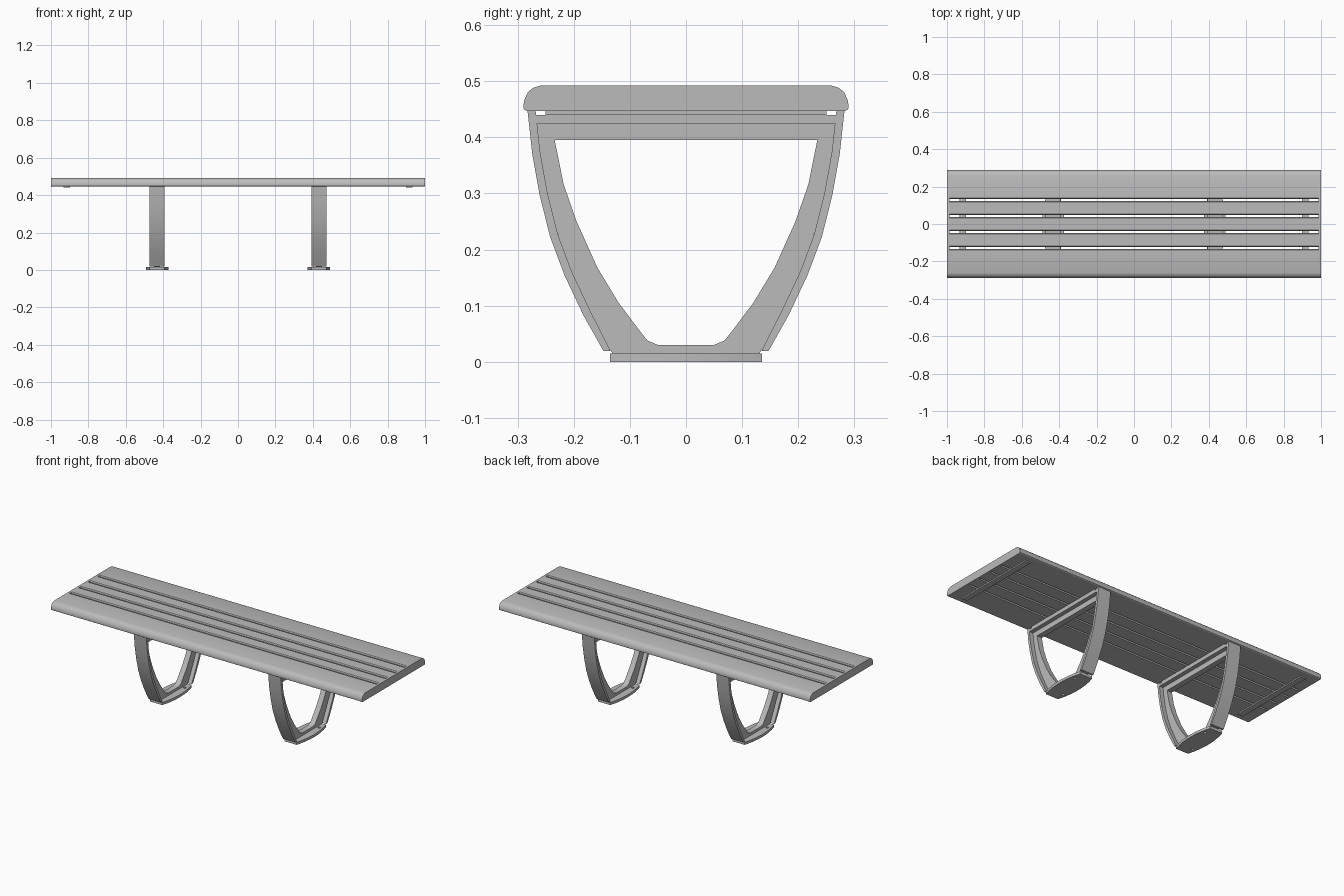
import bpy, bmesh, math
from mathutils import Vector

if "Cube" in bpy.data.objects:
    bpy.data.objects.remove(bpy.data.objects["Cube"], do_unlink=True)

grey = bpy.data.materials.new("mid grey")
grey.use_nodes = True
COLOUR = (0.5, 0.5, 0.5, 1)
grey.diffuse_color = COLOUR
grey.node_tree.nodes["Principled BSDF"].inputs["Base Color"].default_value = COLOUR


def finish(name, bm):
    bmesh.ops.recalc_face_normals(bm, faces=bm.faces)
    mesh = bpy.data.meshes.new(name)
    bm.to_mesh(mesh)
    bm.free()
    mesh.materials.append(grey)
    obj = bpy.data.objects.new(name, mesh)
    bpy.context.collection.objects.link(obj)
    bpy.ops.object.select_all(action='DESELECT')
    obj.select_set(True)
    bpy.context.view_layer.objects.active = obj
    bpy.ops.object.shade_smooth_by_angle(angle=math.radians(30))
    return obj


def extrude_faces(bm, vector):
    out = bmesh.ops.extrude_face_region(bm, geom=bm.faces[:])
    verts = [g for g in out["geom"] if isinstance(g, bmesh.types.BMVert)]
    bmesh.ops.translate(bm, verts=verts, vec=vector)


def prism(name, profile, x0, x1):
    """Extrude a (y, z) outline along x."""
    bm = bmesh.new()
    bm.faces.new([bm.verts.new((x0, y, z)) for y, z in profile])
    extrude_faces(bm, (x1 - x0, 0, 0))
    return finish(name, bm)


def strip(name, side_a, side_b, x0, x1, closed=False):
    """Extrude the band between two (y, z) paths along x."""
    bm = bmesh.new()
    a = [bm.verts.new((x0, y, z)) for y, z in side_a]
    b = [bm.verts.new((x0, y, z)) for y, z in side_b]
    n = len(a)
    for i in range(n if closed else n - 1):
        j = (i + 1) % n
        bm.faces.new((a[i], a[j], b[j], b[i]))
    extrude_faces(bm, (x1 - x0, 0, 0))
    return finish(name, bm)


def box(name, x0, x1, y, z0, z1):
    return prism(name, [(-y, z0), (y, z0), (y, z1), (-y, z1)], x0, x1)


def mirrored(points):
    return [(-y, z) for y, z in points]


# Seat slats and end caps
BOTTOM, TOP, END, CAP = 0.447, 0.492, 1.0, 0.014
CH = 0.005
NOSE = [(0.284, BOTTOM), (0.289, 0.45), (0.29, 0.456), (0.288, 0.467),
        (0.282, 0.48), (0.273, 0.488), (0.26, TOP)]
GAPS, HALF_GAP = (0.043, 0.128), 0.0055


def slat_profile(y0, y1):
    return [(y0, BOTTOM), (y1, BOTTOM), (y1, TOP - CH), (y1 - CH, TOP),
            (y0 + CH, TOP), (y0, TOP - CH)]


inner, outer = GAPS
edge = outer + HALF_GAP
front_board = [(edge, BOTTOM)] + NOSE + [(edge + CH, TOP), (edge, TOP - CH)]
middle = slat_profile(-inner + HALF_GAP, inner - HALF_GAP)
side = slat_profile(inner + HALF_GAP, outer - HALF_GAP)
for label, outline in (("middle_slat", middle), ("back_slat", side),
                       ("front_slat", mirrored(side)),
                       ("back_edge_slat", front_board),
                       ("front_edge_slat", mirrored(front_board))):
    prism(label, outline, CAP - END, END - CAP)
for sx, label in ((1, "left"), (-1, "right")):
    prism(label + "_end_cap", NOSE + mirrored(NOSE)[::-1], sx * (END - CAP), sx * END)
    # Batten tying the slats together
    box(label + "_batten", sx * 0.932, sx * 0.898, 0.25, 0.44, BOTTOM + 0.001)

# Leg frame outlines
FLANGE = [(0.2825, 0.448), (0.274, 0.37), (0.261, 0.298), (0.242, 0.222),
          (0.2165, 0.154), (0.183, 0.083), (0.147, 0.019)]
FLANGE_IN = []
for i, (y, z) in enumerate(FLANGE):
    p, q = Vector(FLANGE[max(i - 1, 0)]), Vector(FLANGE[min(i + 1, len(FLANGE) - 1)])
    d = (q - p).normalized()
    FLANGE_IN.append((y + d.y * 0.0145, z if i in (0, len(FLANGE) - 1) else z - d.x * 0.0145))
WEB_OUT = [(0.267, 0.426), (0.26, 0.36), (0.244, 0.28), (0.22, 0.2), (0.192, 0.125),
           (0.163, 0.067), (0.138, 0.025), (0.13, 0.014)]
WEB_IN = [(0.234, 0.395), (0.218, 0.316), (0.195, 0.25), (0.158, 0.168), (0.12, 0.105),
          (0.083, 0.056), (0.069, 0.038), (0.05, 0.03)]


def base_plate(name, cx):
    """Foot plate with bowed sides and two bolt holes."""
    bm = bmesh.new()
    bow = [(0.04 + 0.02 * (1 - (t / 4) ** 2), 0.135 * t / 4) for t in range(-4, 5)]
    outline = bow + [(-x, -y) for x, y in bow]
    bm.faces.new([bm.verts.new((cx + x, y, 0)) for x, y in outline])
    extrude_faces(bm, (0, 0, 0.015))
    plate = finish(name, bm)
    for s in (1, -1):
        bpy.ops.mesh.primitive_cylinder_add(vertices=16, radius=0.008, depth=0.1,
                                            location=(cx + s * 0.031, s * 0.085, 0))
        cutter = bpy.context.object
        cutter.name = name + "_hole_cutter"
        cutter.hide_render = True
        cutter.hide_set(True)
        mod = plate.modifiers.new("bolt_hole", 'BOOLEAN')
        mod.operation = 'DIFFERENCE'
        mod.object = cutter


# Two leg frames
WIDE, THIN = 0.04, 0.016
for cx, label in ((0.432, "left"), (-0.432, "right")):
    strip(label + "_back_leg_flange", FLANGE, FLANGE_IN, cx - WIDE, cx + WIDE)
    strip(label + "_front_leg_flange", mirrored(FLANGE), mirrored(FLANGE_IN),
          cx - WIDE, cx + WIDE)
    strip(label + "_leg_web", WEB_OUT + mirrored(WEB_OUT)[::-1],
          WEB_IN + mirrored(WEB_IN)[::-1], cx - THIN, cx + THIN, closed=True)
    box(label + "_top_bar", cx - WIDE, cx + WIDE, 0.268, 0.425, 0.44)
    box(label + "_seat_pad", cx - WIDE, cx + WIDE, 0.25, 0.439, BOTTOM + 0.001)
    base_plate(label + "_base_plate", cx)
